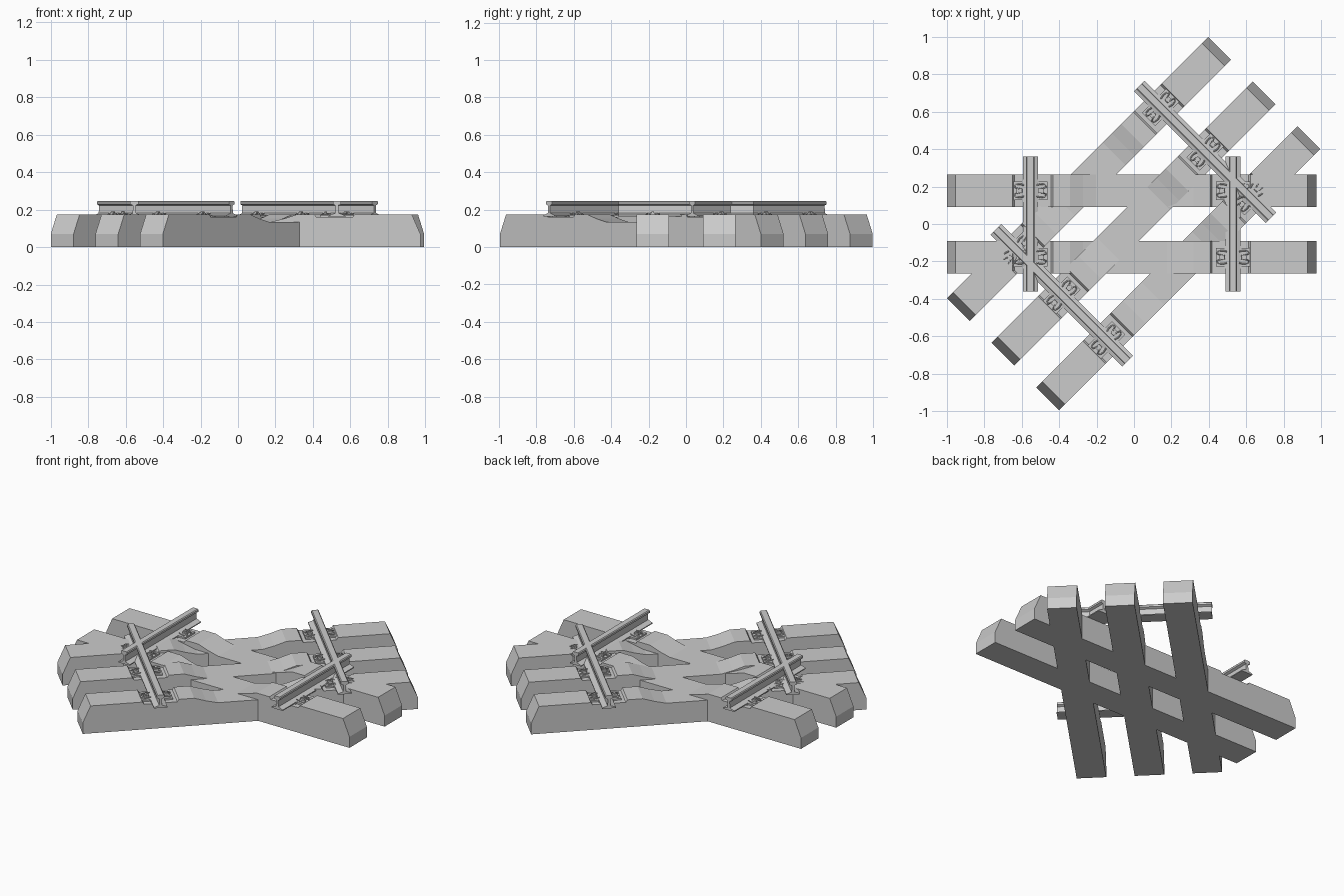
import bpy, bmesh
from math import radians, cos, sin
from mathutils import Matrix, Vector

if "Cube" in bpy.data.objects:
    bpy.data.objects.remove(bpy.data.objects["Cube"])


def extrude_profile(name, pts, length, to_world):
    """Closed profile in local XZ, extruded symmetrically along local Y."""
    bm = bmesh.new()
    face = bm.faces.new([bm.verts.new((x, -length / 2, z)) for x, z in pts])
    res = bmesh.ops.extrude_face_region(bm, geom=[face])
    moved = [v for v in res["geom"] if isinstance(v, bmesh.types.BMVert)]
    bmesh.ops.translate(bm, verts=moved, vec=(0, length, 0))
    bmesh.ops.recalc_face_normals(bm, faces=bm.faces)
    return finish(name, bm, to_world)


def finish(name, bm, to_world):
    mesh = bpy.data.meshes.new(name)
    bm.to_mesh(mesh)
    bm.free()
    obj = bpy.data.objects.new(name, mesh)
    bpy.context.collection.objects.link(obj)
    obj.matrix_world = to_world
    return obj


def add_box(bm, centre, size):
    m = Matrix.Translation(centre) @ Matrix.Diagonal((*size, 1))
    bmesh.ops.create_cube(bm, size=1, matrix=m)


def mirrored(half):
    """Right half of a profile, bottom to top, closed by its mirror image."""
    return half + [(-x, z) for x, z in reversed(half)]


# Sleeper side outline: bevelled end, recessed rail seat, shoulder, low waist
SLEEPER = mirrored([(0.986, 0), (0.986, 0.07), (0.94, 0.175), (0.635, 0.175),
                    (0.625, 0.16), (0.43, 0.16), (0.42, 0.175), (0.33, 0.175),
                    (0.26, 0.152), (0.19, 0.135)])

# Rail cross-section: foot, web and head
RAIL = mirrored([(0.04, 0.164), (0.04, 0.17), (0.009, 0.181), (0.007, 0.222),
                 (0.022, 0.229), (0.022, 0.241), (0.017, 0.246)])

GAUGE = 0.541


def spring_clip(name, to_world):
    """Bent-wire spring clip pressing on the rail foot."""
    cu = bpy.data.curves.new(name, "CURVE")
    cu.dimensions = "3D"
    cu.bevel_depth = 0.004
    cu.bevel_resolution = 0
    cu.use_fill_caps = True
    half = [(0.045, 0.008, 0.178), (0.066, 0.012, 0.182), (0.084, 0.018, 0.172),
            (0.080, 0.032, 0.168), (0.055, 0.036, 0.175), (0.034, 0.030, 0.178)]
    path = [(x, -y, z) for x, y, z in reversed(half)] + half
    sp = cu.splines.new("POLY")
    sp.points.add(len(path) - 1)
    for p, co in zip(sp.points, path):
        p.co = (*co, 1)
    obj = bpy.data.objects.new(name, cu)
    bpy.context.collection.objects.link(obj)
    obj.matrix_world = to_world


def fastening(name, to_world):
    # Rubber pad under the rail
    bm = bmesh.new()
    add_box(bm, (0, 0, 0.162), (0.09, 0.12, 0.006))
    for s in (-1, 1):
        # Guide plate, washer and square bolt head either side of the rail
        add_box(bm, (s * 0.066, 0, 0.164), (0.05, 0.10, 0.012))
        add_box(bm, (s * 0.060, 0, 0.176), (0.026, 0.026, 0.014))
        add_box(bm, (s * 0.060, 0, 0.184), (0.015, 0.015, 0.010))
    finish(name + "_plates", bm, to_world)
    for k in range(2):
        spring_clip(f"{name}_clip_{k}", to_world @ Matrix.Rotation(radians(180 * k), 4, "Z"))


def track(name, centre, angle, offsets, width, rail_length):
    base = Matrix.Translation((*centre, 0)) @ Matrix.Rotation(radians(angle), 4, "Z")
    for i, off in enumerate(offsets):
        place = base @ Matrix.Translation((0, off, 0))
        extrude_profile(f"{name}_sleeper_{i}", SLEEPER, width, place)
        for j, s in enumerate((-1, 1)):
            fastening(f"{name}_fastening_{i}_{j}", place @ Matrix.Translation((s * GAUGE, 0, 0)))
    for j, s in enumerate((-1, 1)):
        extrude_profile(f"{name}_rail_{j}", RAIL, rail_length,
                        base @ Matrix.Translation((s * GAUGE, 0, 0)))


# Straight track with two sleepers, crossed by a diagonal one with three
track("straight", (-0.0125, 0), 0, (-0.1775, 0.1775), 0.175, 0.72)
track("diagonal", (-0.003, 0.002), 45, (-0.337, 0, 0.337), 0.172, 0.995)
